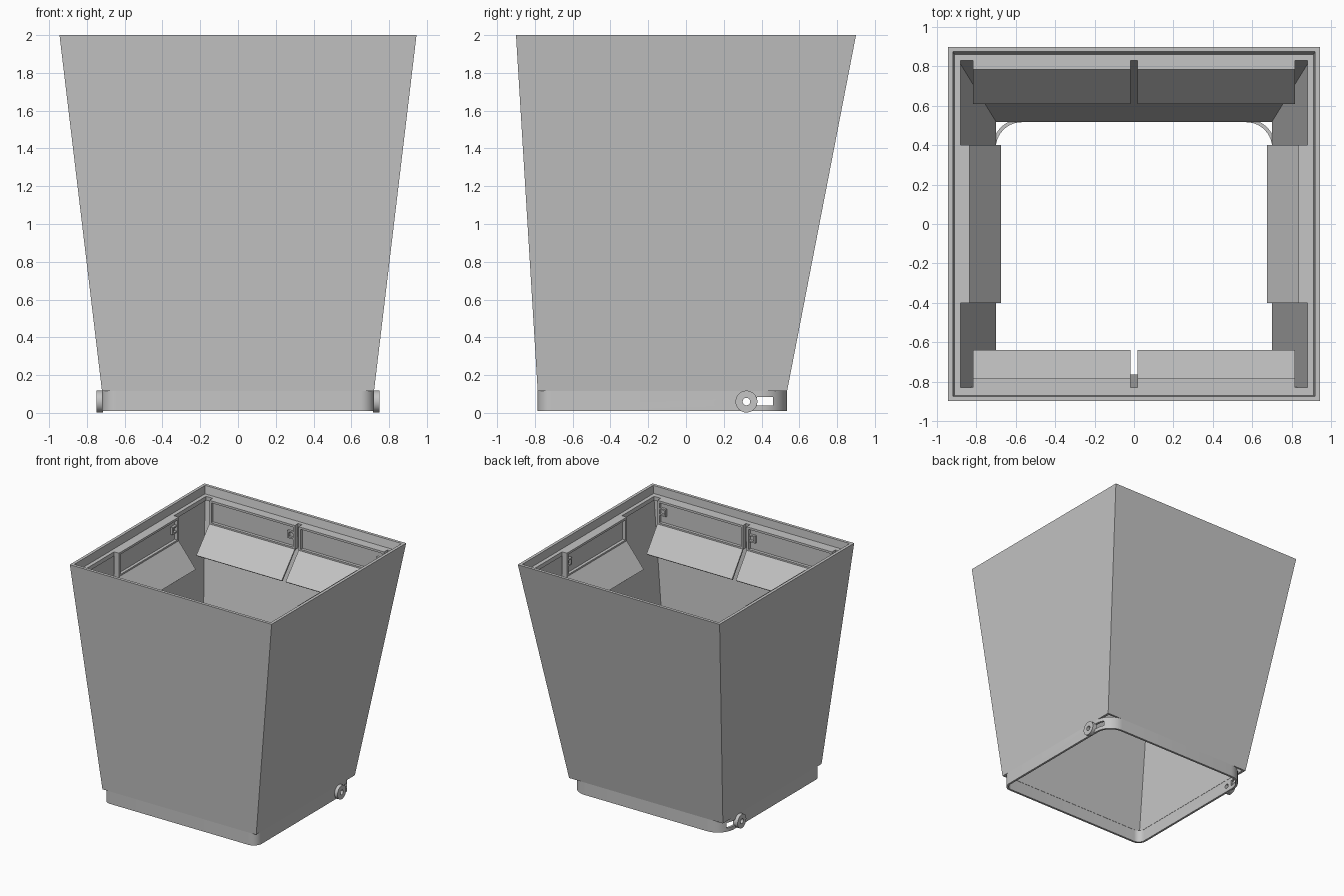
import bpy, bmesh
from math import sin, cos, pi
from mathutils import Matrix, Vector

cube = bpy.data.objects.get("Cube")
if cube:
    bpy.data.objects.remove(cube)

grey = bpy.data.materials.new("light grey")
grey.use_nodes = True
tone = (0.56, 0.56, 0.56, 1)
grey.diffuse_color = tone
grey.node_tree.nodes["Principled BSDF"].inputs["Base Color"].default_value = tone


def finish(name, bm, smooth=False):
    bmesh.ops.recalc_face_normals(bm, faces=bm.faces)
    mesh = bpy.data.meshes.new(name)
    bm.to_mesh(mesh)
    bm.free()
    mesh.materials.append(grey)
    ob = bpy.data.objects.new(name, mesh)
    bpy.context.collection.objects.link(ob)
    if smooth:
        bpy.ops.object.select_all(action='DESELECT')
        ob.select_set(True)
        bpy.context.view_layer.objects.active = ob
        bpy.ops.object.shade_smooth_by_angle()
    return ob


def closed_loft(name, loops, smooth=False):
    """Skin equal loops into a closed tube whose last loop meets the first."""
    bm = bmesh.new()
    rings = [[bm.verts.new(p) for p in loop] for loop in loops]
    for a, b in zip(rings, rings[1:] + rings[:1]):
        for i in range(len(a)):
            j = (i + 1) % len(a)
            bm.faces.new((a[i], a[j], b[j], b[i]))
    return finish(name, bm, smooth)


def add_box(bm, lo, hi, matrix=Matrix()):
    lo, hi = Vector(lo), Vector(hi)
    place = Matrix.Translation((lo + hi) / 2) @ Matrix.Diagonal((*(hi - lo), 1))
    bmesh.ops.create_cube(bm, size=1, matrix=matrix @ place)


def rect(hx, y0, y1, z):
    return [(-hx, y0, z), (hx, y0, z), (hx, y1, z), (-hx, y1, z)]


def rounded(inset, z, steps=10):
    """Base outline, with tighter corners at the front."""
    hx, y0, y1 = 0.72 - inset, -0.785 + inset, 0.535 - inset
    rf, rb = 0.075 - inset, 0.15 - inset
    corners = [(hx - rf, y0 + rf, rf, -pi / 2), (hx - rb, y1 - rb, rb, 0),
               (rb - hx, y1 - rb, rb, pi / 2), (rf - hx, y0 + rf, rf, pi)]
    return [(cx + r * cos(a + pi / 2 * i / steps),
             cy + r * sin(a + pi / 2 * i / steps), z)
            for cx, cy, r, a in corners for i in range(steps + 1)]


def circle(x, radius, y=0.32, z=0.06, n=32):
    return [(x, y + radius * cos(2 * pi * i / n), z + radius * sin(2 * pi * i / n))
            for i in range(n)]


# Tapered shell with a stepped rim and an inner lip
closed_loft("tapered_body", [
    rect(0.72, -0.785, 0.535, 0.115),
    rect(0.945, -0.9, 0.9, 2),
    rect(0.92, -0.875, 0.875, 2),
    rect(0.912, -0.871, 0.862, 1.935),
    rect(0.88, -0.83, 0.83, 1.935),
    rect(0.88, -0.83, 0.83, 1.9),
    rect(0.908, -0.869, 0.856, 1.9),
    rect(0.70, -0.765, 0.518, 0.115)])

# Rounded base collar with side slots and axle holes
collar = closed_loft("base_collar", [
    rounded(0, 0.01), rounded(0, 0.115), rounded(0.018, 0.115), rounded(0.018, 0.01)],
    smooth=True)

bm = bmesh.new()
add_box(bm, (-1, 0.375, 0.04), (1, 0.46, 0.085))
slot = finish("slot_cutter", bm)
bm = bmesh.new()
bmesh.ops.create_cone(bm, cap_ends=True, segments=32, radius1=0.02, radius2=0.02, depth=2,
                      matrix=Matrix.Translation((0, 0.32, 0.06)) @ Matrix.Rotation(pi / 2, 4, 'Y'))
axle = finish("axle_cutter", bm)
for cutter in (slot, axle):
    cutter.hide_render = True
    cutter.hide_viewport = True
    cutter.display_type = 'WIRE'
    mod = collar.modifiers.new("cut", 'BOOLEAN')
    mod.operation = 'DIFFERENCE'
    mod.solver = 'EXACT'
    mod.object = cutter

# Ring shaped pivots on both sides
for side, s in (("left", 1), ("right", -1)):
    closed_loft(side + "_pivot_ring", [
        circle(s * 0.715, 0.058), circle(s * 0.748, 0.058),
        circle(s * 0.748, 0.02), circle(s * 0.715, 0.02)], smooth=True)


def holder(name, wall, centre, width, reach, clip_side):
    """Framed panel with a sloping flap; local y points into the body."""
    h, top, low, depth, bar = width / 2, 1.935, 1.73, 0.045, 0.018
    m = wall @ Matrix.Translation((centre, 0, 0))
    bm = bmesh.new()
    add_box(bm, (-h, 0, low), (h, 0.02, top), m)
    add_box(bm, (-h, 0.02, low), (h, depth, low + bar), m)
    add_box(bm, (-h, 0.02, top - bar), (h, depth, top), m)
    for s in (-1, 1):
        x0, x1 = sorted((s * h, s * (h - bar)))
        add_box(bm, (x0, 0.02, low + bar), (x1, depth, top - bar), m)
    finish(name + "_frame", bm)

    # Sloping flap below the frame
    bm = bmesh.new()
    section = [(depth - 0.01, low), (depth, low + 0.005), (reach, 1.535), (reach - 0.012, 1.525)]
    ends = [[bm.verts.new(m @ Vector((x, y, z))) for y, z in section] for x in (-h, h)]
    for i in range(4):
        j = (i + 1) % 4
        bm.faces.new((ends[0][i], ends[0][j], ends[1][j], ends[1][i]))
    for end in ends:
        bm.faces.new(end)
    finish(name + "_flap", bm)

    # Small bracket latch near one end
    bm = bmesh.new()
    inner, outer = clip_side * (h - 0.075), clip_side * (h - bar)
    x0, x1 = sorted((inner, outer))
    for z in (1.81, 1.86):
        add_box(bm, (x0, 0.02, z), (x1, 0.04, z + 0.012), m)
    x0, x1 = sorted((inner, inner + clip_side * 0.012))
    add_box(bm, (x0, 0.02, 1.81), (x1, 0.04, 1.872), m)
    finish(name + "_latch", bm)


# Panels: two on the front and back walls, one on each side wall
def wall(x, y, angle):
    return Matrix.Translation((x, y, 0)) @ Matrix.Rotation(angle, 4, 'Z')


for label, c in (("first", -0.418), ("second", 0.418)):
    holder("front_" + label, wall(0, -0.83, 0), c, 0.8, 0.19, 1)
    holder("back_" + label, wall(0, 0.83, pi), c, 0.8, 0.22, -1)
holder("left", wall(0.88, 0, pi / 2), 0, 0.8, 0.205, 1)
holder("right", wall(-0.88, 0, -pi / 2), 0, 0.8, 0.205, -1)
